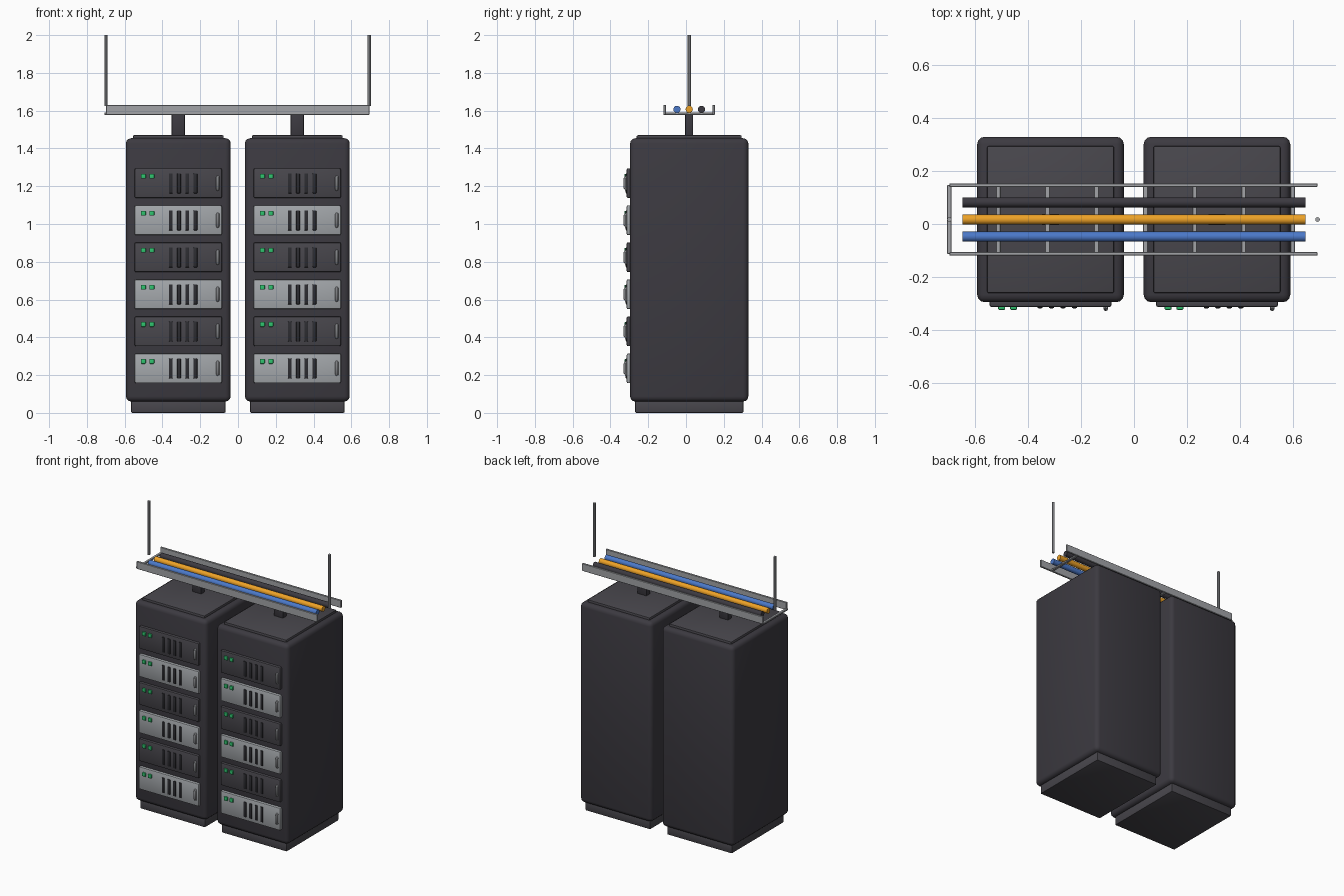
import bpy, math

if "Cube" in bpy.data.objects:
    bpy.data.objects.remove(bpy.data.objects["Cube"])

YC = 0.017  # depth centre of racks and tray


def material(name, r, g, b):
    m = bpy.data.materials.new(name)
    m.diffuse_color = (r, g, b, 1)
    m.use_nodes = True
    m.node_tree.nodes["Principled BSDF"].inputs["Base Color"].default_value = m.diffuse_color
    return m


BODY = material("rack_black", 0.045, 0.042, 0.052)
TRIM = material("trim_black", 0.065, 0.062, 0.073)
DARK = material("slot_black", 0.025, 0.025, 0.03)
LIGHT = material("panel_grey", 0.37, 0.39, 0.41)
STEEL = material("steel", 0.36, 0.37, 0.39)
GREEN = material("led_green", 0.03, 0.55, 0.16)
BLUE = material("cable_blue", 0.07, 0.19, 0.58)
ORANGE = material("cable_orange", 0.85, 0.36, 0.02)


def finish(ob, name, mat, bevel=0, segments=2):
    ob.name = name
    ob.data.materials.append(mat)
    if bevel:
        mod = ob.modifiers.new("bevel", "BEVEL")
        mod.width = bevel
        mod.segments = segments
        bpy.ops.object.modifier_apply(modifier="bevel")
    bpy.ops.object.shade_smooth_by_angle(angle=math.radians(35))
    return ob


def box(name, loc, size, mat, bevel=0, segments=2):
    bpy.ops.mesh.primitive_cube_add(size=1, location=loc)
    ob = bpy.context.object
    ob.scale = size
    bpy.ops.object.transform_apply(location=False, rotation=False, scale=True)
    return finish(ob, name, mat, bevel, segments)


def rod(name, loc, radius, length, mat, sides, rot=(0, 0, 0)):
    bpy.ops.mesh.primitive_cylinder_add(vertices=sides, radius=radius, depth=length,
                                        location=loc, rotation=rot)
    return finish(bpy.context.object, name, mat)


def pull_handle(name, x, z):
    # bent bar standing off the panel
    cu = bpy.data.curves.new(name, "CURVE")
    cu.dimensions = "3D"
    cu.bevel_depth = 0.009
    cu.bevel_resolution = 2
    sp = cu.splines.new("POLY")
    pts = [(-0.305, -0.033), (-0.316, -0.031), (-0.321, -0.024),
           (-0.321, 0.024), (-0.316, 0.031), (-0.305, 0.033)]
    sp.points.add(len(pts) - 1)
    for p, (y, dz) in zip(sp.points, pts):
        p.co = (x, y, z + dz, 1)
    ob = bpy.data.objects.new(name, cu)
    bpy.context.collection.objects.link(ob)
    bpy.ops.object.select_all(action="DESELECT")
    ob.select_set(True)
    bpy.context.view_layer.objects.active = ob
    bpy.ops.object.convert(target="MESH")
    finish(bpy.context.object, name, STEEL)


def server(prefix, x, z, mat):
    # face panel, status lights, vent slots and handle
    box(prefix + "_panel", (x, -0.297, z), (0.462, 0.034, 0.158), mat, 0.008)
    for i, dx in enumerate((-0.185, -0.14)):
        box(f"{prefix}_led_{i}", (x + dx, -0.315, z + 0.037), (0.026, 0.02, 0.026), GREEN, 0.004)
    for i in range(4):
        box(f"{prefix}_vent_{i}", (x - 0.04 + 0.0435 * i, -0.312, z - 0.001),
            (0.02, 0.014, 0.106), DARK, 0.004)
    pull_handle(prefix + "_handle", x + 0.209, z)


def rack(side, x):
    box(side + "_rack_plinth", (x, YC, 0.033), (0.5, 0.573, 0.066), TRIM, 0.006)
    box(side + "_rack_body", (x, YC, 0.757), (0.555, 0.626, 1.394), BODY, 0.028, 3)
    box(side + "_rack_top_cap", (x, YC, 1.455), (0.48, 0.556, 0.03), TRIM, 0.006)
    box(side + "_tray_post", (x, YC, 1.523), (0.07, 0.042, 0.118), BODY, 0.006)
    for i in range(6):
        server(f"{side}_server_{i + 1}", x, 0.236 + 0.196 * i, TRIM if i % 2 else LIGHT)


rack("left", -0.316)
rack("right", 0.314)

# ladder cable tray
for name, dy in (("front", -0.13), ("back", 0.13)):
    box(f"tray_{name}_rail", (-0.002, YC + dy, 1.604), (1.394, 0.013, 0.052), STEEL, 0.002, 1)
for i in range(8):
    box(f"tray_rung_{i + 1}", (-0.699 + 0.1857 * i, YC, 1.583), (0.018, 0.26, 0.012), STEEL, 0.002, 1)

# hanger rods
for name, x in (("left", -0.699), ("right", 0.695)):
    rod(f"{name}_hanger_rod", (x, YC, 1.8125), 0.009, 0.375, STEEL, 8)

# cables lying in the tray
for name, dy, mat in (("blue", -0.065, BLUE), ("orange", 0, ORANGE), ("black", 0.065, BODY)):
    rod(f"{name}_cable", (0, YC + dy, 1.607), 0.019, 1.297, mat, 16, (0, math.pi / 2, 0))
